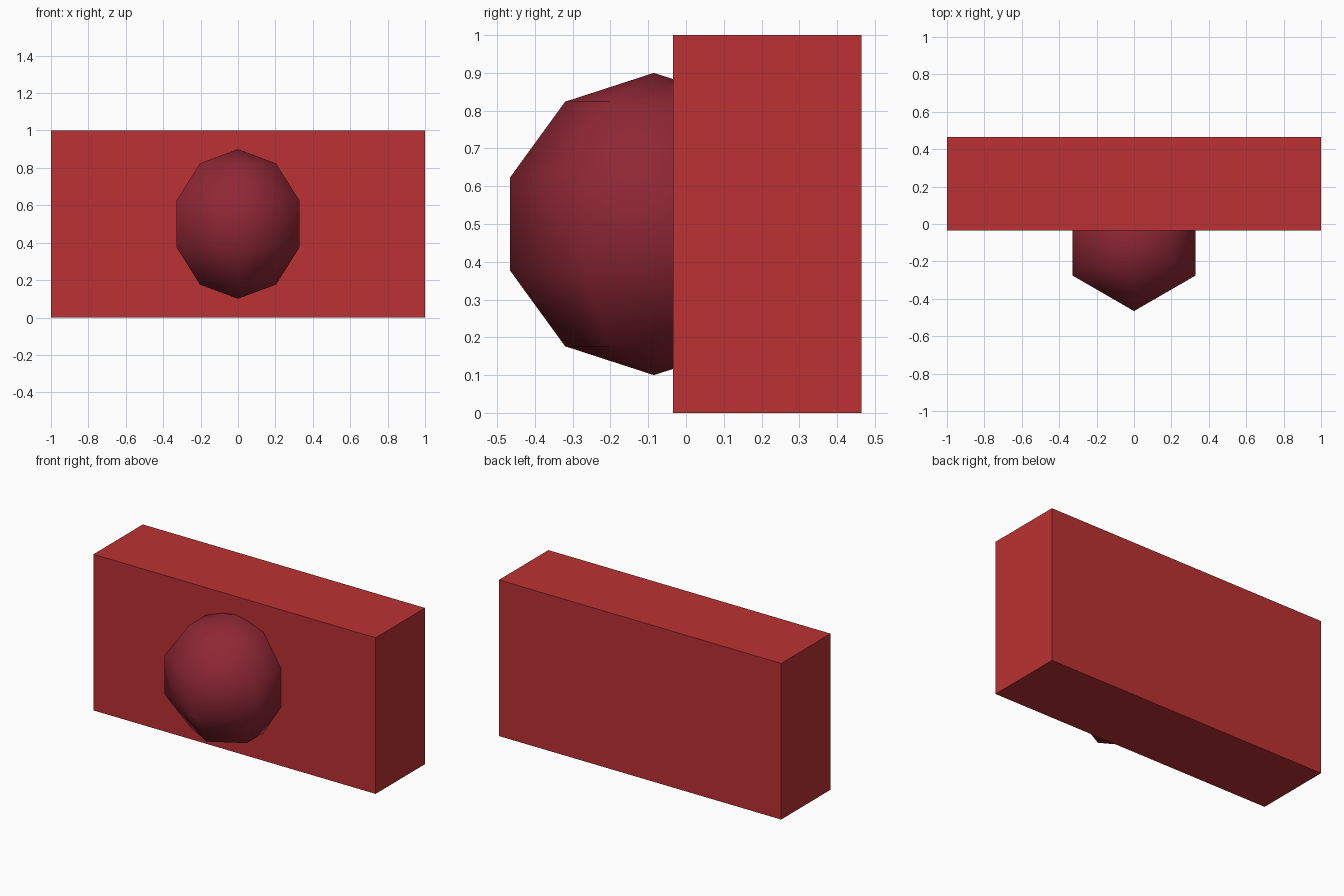
import bpy

cube = bpy.data.objects.get("Cube")
if cube:
    bpy.data.objects.remove(cube, do_unlink=True)


def make_material(name, color):
    mat = bpy.data.materials.new(name)
    mat.use_nodes = True
    mat.diffuse_color = color
    mat.node_tree.nodes["Principled BSDF"].inputs["Base Color"].default_value = color
    return mat


def finish(name, mat):
    obj = bpy.context.object
    obj.name = obj.data.name = name
    obj.data.materials.append(mat)
    return obj


red = make_material("red", (0.50, 0.031, 0.032, 1))
dark_red = make_material("dark red", (0.27, 0.02, 0.035, 1))

# Rectangular block at the back
bpy.ops.mesh.primitive_cube_add(size=1, location=(0, 0.215, 0.5))
block = finish("block", red)
block.scale = (2, 0.5, 1)
bpy.ops.object.transform_apply(location=False, rotation=False, scale=True)

# Low-poly ball sunk into the front, smooth shaded, one corner facing forward
bpy.ops.mesh.primitive_uv_sphere_add(
    segments=6, ring_count=5, radius=0.4, location=(0, -0.085, 0.5))
finish("ball", dark_red)
bpy.ops.object.shade_smooth()
